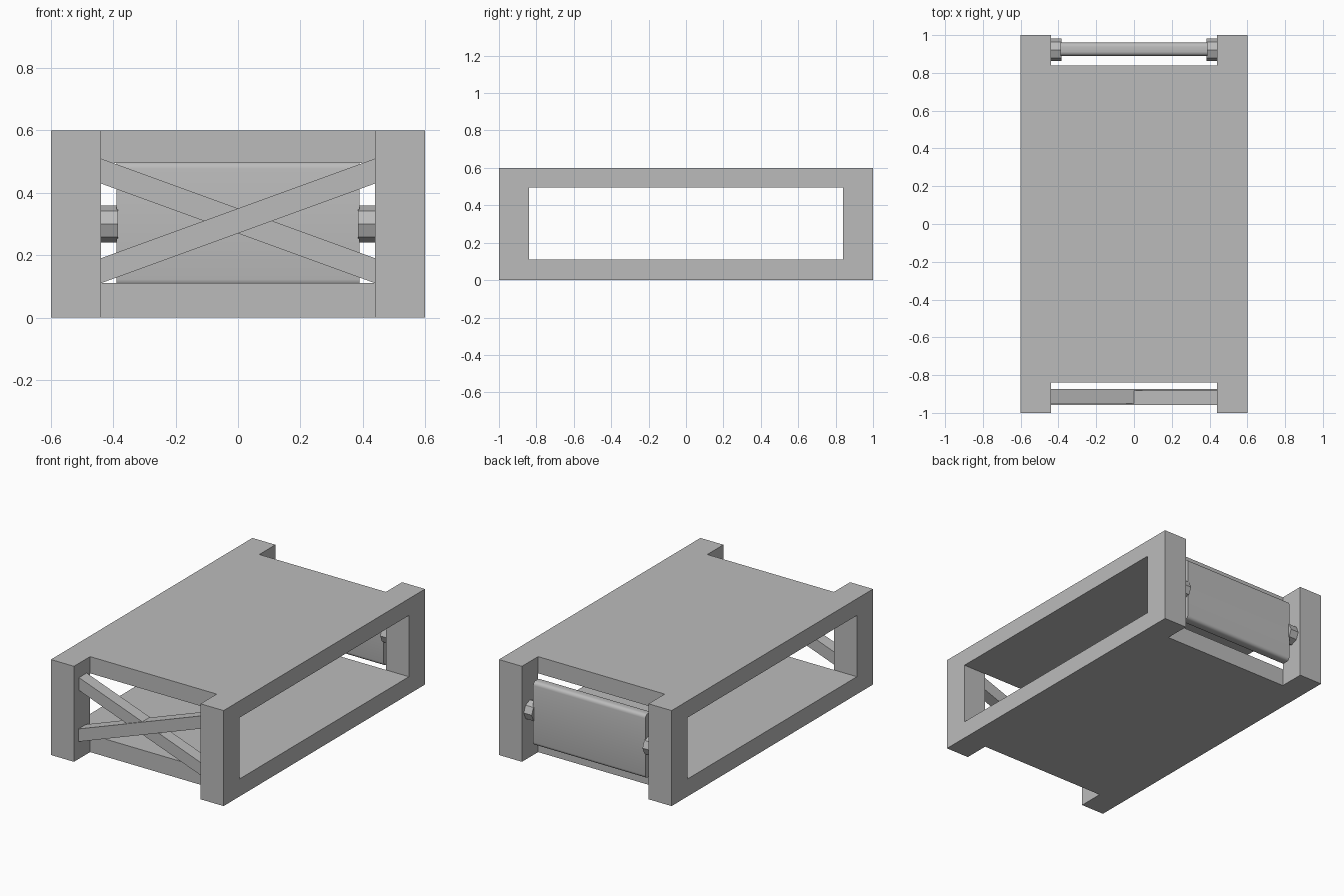
import bpy, bmesh, math
from mathutils import Matrix

if "Cube" in bpy.data.objects:
    bpy.data.objects.remove(bpy.data.objects["Cube"], do_unlink=True)

grey = bpy.data.materials.new("plain grey")
grey.use_nodes = True
grey.diffuse_color = (0.5, 0.5, 0.5, 1)
grey.node_tree.nodes["Principled BSDF"].inputs["Base Color"].default_value = (0.5, 0.5, 0.5, 1)


def finish(name, bm, smooth=False):
    bmesh.ops.recalc_face_normals(bm, faces=bm.faces)
    mesh = bpy.data.meshes.new(name)
    bm.to_mesh(mesh)
    bm.free()
    mesh.materials.append(grey)
    obj = bpy.data.objects.new(name, mesh)
    bpy.context.collection.objects.link(obj)
    if smooth:
        bpy.ops.object.select_all(action='DESELECT')
        obj.select_set(True)
        bpy.context.view_layer.objects.active = obj
        bpy.ops.object.shade_smooth_by_angle(angle=math.radians(35))
    return obj


def box(size, centre):
    bm = bmesh.new()
    bmesh.ops.create_cube(bm, size=1)
    bmesh.ops.scale(bm, vec=size, verts=bm.verts)
    bmesh.ops.translate(bm, vec=centre, verts=bm.verts)
    return bm


# Frame: four corner posts joined by a top and a bottom slab, one seamless shell
cuts = [(-0.6, -0.44, 0.44, 0.6), (-1, -0.84, 0.84, 1), (0, 0.11, 0.495, 0.6)]


def solid(cell):
    i, j, k = cell
    if min(cell) < 0 or max(cell) > 2:
        return False
    return k != 1 if j == 1 else i != 1


bm = bmesh.new()
cells = [(i, j, k) for i in range(3) for j in range(3) for k in range(3)]
for cell in filter(solid, cells):
    for axis in range(3):
        for side in (0, 1):
            beyond = list(cell)
            beyond[axis] += 2 * side - 1
            if solid(beyond):
                continue
            corners = []
            for u, v in ((0, 0), (1, 0), (1, 1), (0, 1)):
                step = [u, v]
                step.insert(axis, side)
                corners.append(bm.verts.new([cuts[a][cell[a] + step[a]] for a in range(3)]))
            bm.faces.new(corners)
bmesh.ops.remove_doubles(bm, verts=bm.verts, dist=0.001)
bmesh.ops.recalc_face_normals(bm, faces=bm.faces)
bmesh.ops.dissolve_limit(bm, angle_limit=0.02, verts=bm.verts, edges=bm.edges)
finish("frame", bm)

# Crossed front braces, sheared so that their ends sit flush on the posts
for name, slope, y in (("rising_brace", 1, -0.919), ("falling_brace", -1, -0.912)):
    bm = box((0.88, 0.076, 0.08), (0, y, 0.31))
    for v in bm.verts:
        v.co.z += slope * v.co.x * 0.32 / 0.88
    finish(name, bm)

# Back panel with rounded long edges
bm = box((0.78, 0.07, 0.4), (0, 0.925, 0.3))
long_edges = [e for e in bm.edges if abs(e.verts[0].co.x - e.verts[1].co.x) > 0.1]
bmesh.ops.bevel(bm, geom=long_edges, offset=0.022, segments=4, profile=0.5, affect='EDGES')
finish("back_panel", bm, smooth=True)

# Eight-sided pivots between panel and posts
for name, side in (("left_pivot", 1), ("right_pivot", -1)):
    bm = bmesh.new()
    bmesh.ops.create_cone(bm, cap_ends=True, segments=8, radius1=0.06, radius2=0.06, depth=0.06,
                          matrix=Matrix.Translation((side * 0.415, 0.922, 0.3))
                          @ Matrix.Rotation(math.pi / 2, 4, 'Y'))
    finish(name, bm)
